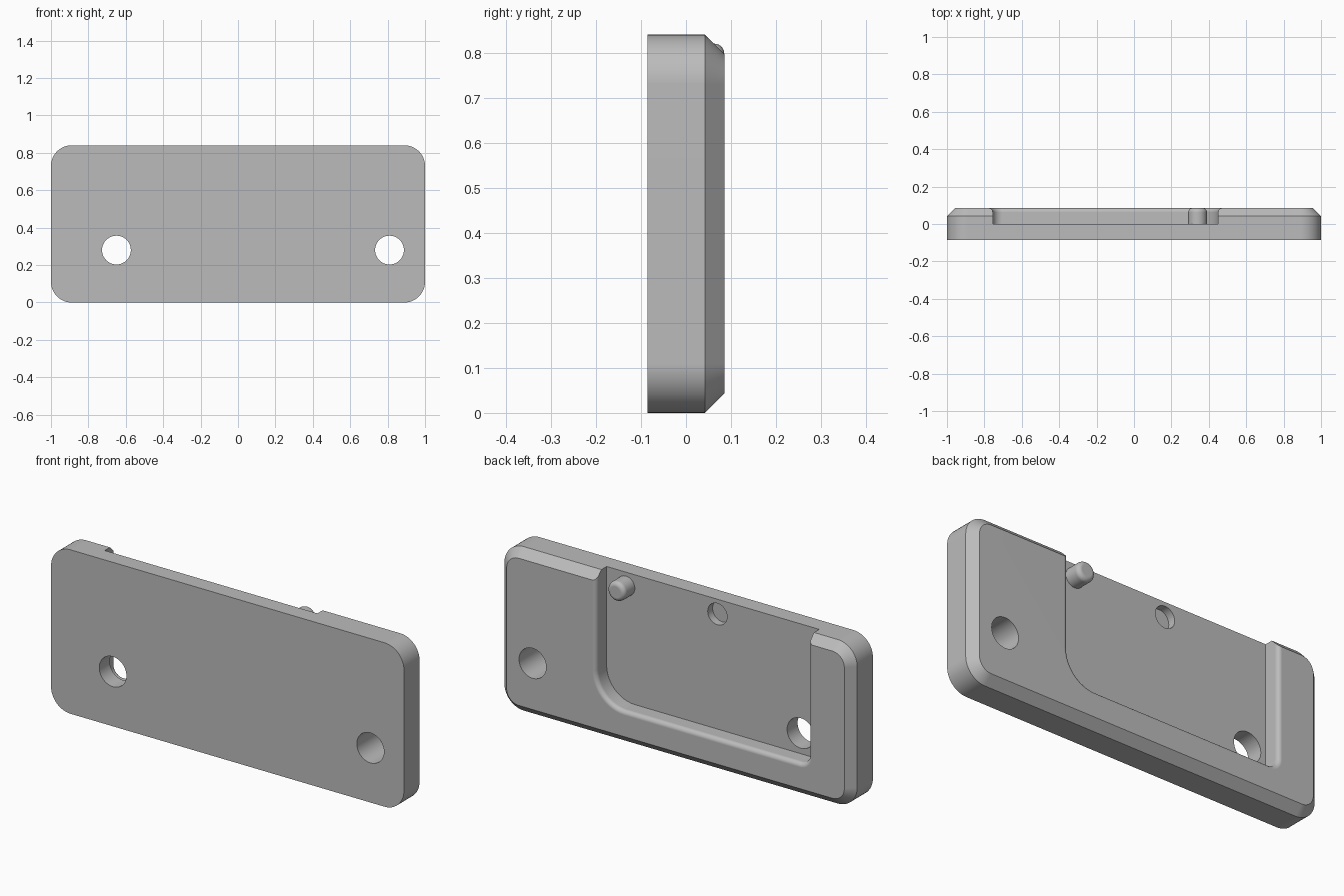
import bpy, bmesh, math
from mathutils import Vector

cube = bpy.data.objects.get("Cube")
if cube:
    bpy.data.objects.remove(cube)

grey = bpy.data.materials.new("plain_grey")
grey.use_nodes = True
colour = (0.5, 0.5, 0.5, 1)
grey.diffuse_color = colour
grey.node_tree.nodes["Principled BSDF"].inputs["Base Color"].default_value = colour


def rounded_loop(x0, x1, z0, z1, radii, grow, steps=12):
    """Rounded rectangle in x and z; radii run from low-left anticlockwise."""
    corners = [(x0, z0, 1, 1), (x1, z0, -1, 1), (x1, z1, -1, -1), (x0, z1, 1, -1)]
    points = []
    for i, ((x, z, sx, sz), r) in enumerate(zip(corners, radii)):
        for k in range(steps + 1):
            a = math.pi + (i + k / steps) * math.pi / 2
            points.append((x + sx * r + (r + grow) * math.cos(a),
                           z + sz * r + (r + grow) * math.sin(a)))
    return points


def circle_loop(x, z, r, steps=48):
    return [(x + r * math.cos(math.tau * k / steps), z + r * math.sin(math.tau * k / steps))
            for k in range(steps)]


def loft(name, layers):
    """Closed solid through loops given as (y, points)."""
    bm = bmesh.new()
    rings = [[bm.verts.new((x, y, z)) for x, z in pts] for y, pts in layers]
    for low, high in zip(rings, rings[1:]):
        n = len(low)
        for i in range(n):
            j = (i + 1) % n
            bm.faces.new((low[i], low[j], high[j], high[i]))
    bm.faces.new(rings[0])
    bm.faces.new(rings[-1])
    bmesh.ops.recalc_face_normals(bm, faces=bm.faces)
    mesh = bpy.data.meshes.new(name)
    bm.to_mesh(mesh)
    bm.free()
    mesh.materials.append(grey)
    obj = bpy.data.objects.new(name, mesh)
    bpy.context.collection.objects.link(obj)
    return obj


def activate(obj):
    bpy.ops.object.select_all(action='DESELECT')
    obj.select_set(True)
    bpy.context.view_layer.objects.active = obj


def cut(obj, cutter):
    cutter.hide_render = True
    mod = obj.modifiers.new("cut", 'BOOLEAN')
    mod.operation, mod.solver, mod.object = 'DIFFERENCE', 'EXACT', cutter
    activate(obj)
    bpy.ops.object.modifier_apply(modifier=mod.name)
    bpy.data.objects.remove(cutter)


def finish(obj):
    activate(obj)
    bpy.ops.object.shade_smooth_by_angle(angle=math.radians(30))
    obj.modifiers.new("even_shading", 'WEIGHTED_NORMAL').keep_sharp = True


BACK, CHAMFER, ROUND = 0.085, 0.043, 0.022

# Plate with rounded corners and a chamfered back rim
plate = loft("plate", [(y, rounded_loop(-1, 1, 0, 0.84, [0.11] * 4, g))
                       for y, g in ((-BACK, 0), (BACK - CHAMFER, 0), (BACK, -CHAMFER))])

# Pocket open at the top, with a rounded rim
rim = [(0, 0)]
for k in range(9):
    a = k / 8 * math.pi / 2
    rim.append((BACK - ROUND + ROUND * math.sin(a), ROUND * (1 - math.cos(a))))
rim.append((BACK + 0.05, ROUND))
cut(plate, loft("pocket_cutter",
                [(y, rounded_loop(-0.755, 0.45, 0.175, 1.1, [0.05, 0.16, 0.05, 0.05], g))
                 for y, g in rim]))

# Two through holes and one shallow recess in the pocket floor
for x, z, r, start in ((-0.65, 0.28, 0.077, -0.2), (0.81, 0.28, 0.077, -0.2),
                       (-0.178, 0.764, 0.055, -0.04)):
    cut(plate, loft("hole_cutter", [(y, circle_loop(x, z, r)) for y in (start, 0.2)]))
finish(plate)

# Locating pin with a rounded tip
PIN, TIP = 0.05, 0.022
profile = [(-0.01, PIN)]
for k in range(9):
    a = k / 8 * math.pi / 2
    profile.append((BACK - TIP + TIP * math.sin(a), PIN - TIP * (1 - math.cos(a))))
pin = loft("locating_pin", [(y, circle_loop(0.34, 0.77, r)) for y, r in profile])
finish(pin)
